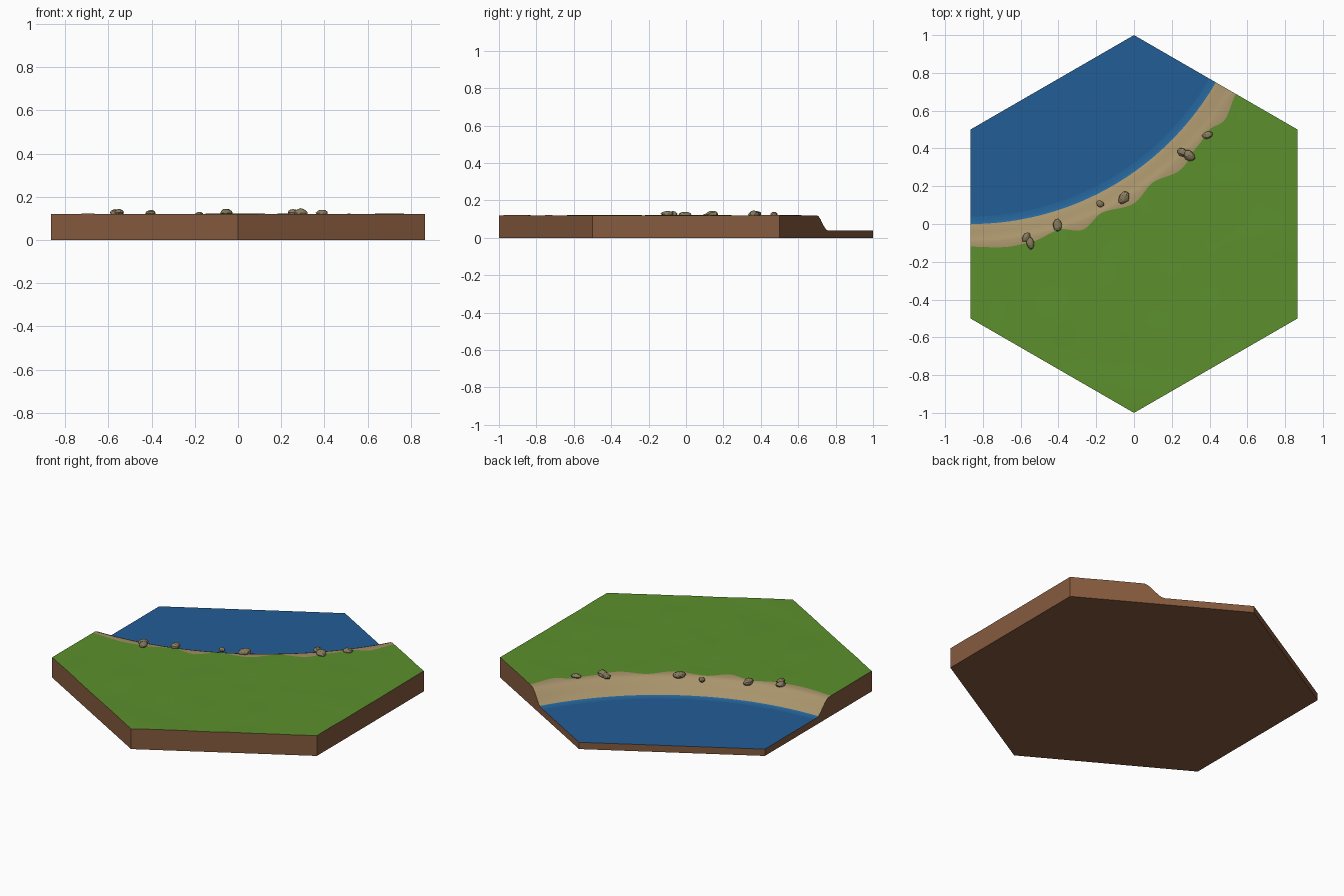
import bpy, bmesh, math, random
from mathutils import Vector, noise

if "Cube" in bpy.data.objects:
    bpy.data.objects.remove(bpy.data.objects["Cube"])

random.seed(4)
CX, CY = -0.866, 1.5          # centre of the curved shoreline
WATER, LAND = 0.04, 0.12


def material(name, rgb):
    m = bpy.data.materials.new(name)
    lin = [((c / 255 + 0.055) / 1.055) ** 2.4 for c in rgb]
    m.diffuse_color = (*lin, 1)
    m.use_nodes = True
    m.node_tree.nodes["Principled BSDF"].inputs["Base Color"].default_value = m.diffuse_color
    return m


grass = material("grass green", (92, 144, 45))
sand = material("sand", (168, 147, 107))
water = material("water blue", (34, 93, 149))
shallow = material("shallow blue", (37, 101, 155))
earth = material("earth brown", (134, 91, 62))
stone = material("stone", (136, 124, 94))

# wavy grass border: (angle, radius) around the shoreline centre
BORDER = [(-.1, 1.62), (0, 1.62), (.127, 1.633), (.2, 1.627), (.296, 1.60), (.371, 1.642),
          (.45, 1.60), (.557, 1.638), (.646, 1.604), (.745, 1.646), (.83, 1.622),
          (.90, 1.613), (.956, 1.647), (1.047, 1.623), (1.2, 1.62)]


def border(t):
    for (a, ra), (b, rb) in zip(BORDER, BORDER[1:]):
        if t <= b:
            f = (t - a) / (b - a)
            return ra + (rb - ra) * f * f * (3 - 2 * f)
    return BORDER[-1][1]


def height(r):
    f = min(max((r - 1.485) / 0.115, 0), 1)
    return WATER + (LAND - WATER) * f * f * (3 - 2 * f)


def point(r, t, z):
    return Vector((CX + r * math.sin(t), CY - r * math.cos(t), z))


# terrain: polar sheet trimmed to the hexagon, then walled and closed below
bm = bmesh.new()
INNER = [.82, 1.0, 1.2, 1.35, 1.46, 1.485, 1.50, 1.52, 1.54, 1.56, 1.58, 1.597]
SHORE, BAND = 6, 4
STEPS, OUT = 110, 16
rows = []
for i in range(STEPS + 1):
    t = -0.05 + 1.15 * i / STEPS
    b = border(t)
    row = [bm.verts.new(point(r, t, height(r))) for r in INNER]
    for k in range(OUT + 1):
        p = point(b + (2.85 - b) * k / OUT, t, LAND)
        if k:
            p.z += 0.003 * noise.noise(Vector((p.x * 5, p.y * 5, 0)))
        row.append(bm.verts.new(p))
    rows.append(row)
for a, b in zip(rows, rows[1:]):
    for j in range(len(a) - 1):
        f = bm.faces.new((a[j], a[j + 1], b[j + 1], b[j]))
        f.material_index = (0 if j >= len(INNER) else 1 if j >= SHORE
                            else 3 if j >= BAND else 2)
for k in range(6):
    n = Vector((math.cos(k * math.pi / 3), math.sin(k * math.pi / 3), 0))
    bmesh.ops.bisect_plane(bm, geom=bm.verts[:] + bm.edges[:] + bm.faces[:],
                           plane_co=n * 0.866, plane_no=n, clear_outer=True)
top = set(bm.faces)
rim = [e for e in bm.edges if e.is_boundary]
ext = bmesh.ops.extrude_edge_only(bm, edges=rim)["geom"]
for v in ext:
    if isinstance(v, bmesh.types.BMVert):
        v.co.z = 0
low = [e for e in ext if isinstance(e, bmesh.types.BMEdge) and all(v.co.z == 0 for v in e.verts)]
bmesh.ops.edgeloop_fill(bm, edges=low)
for f in bm.faces:
    if f not in top:
        f.material_index = 4
bmesh.ops.recalc_face_normals(bm, faces=bm.faces[:])
mesh = bpy.data.meshes.new("terrain_tile")
bm.to_mesh(mesh)
bm.free()
for m in (grass, sand, water, shallow, earth):
    mesh.materials.append(m)
tile = bpy.data.objects.new("terrain_tile", mesh)
bpy.context.collection.objects.link(tile)
bpy.context.view_layer.objects.active = tile
tile.select_set(True)
bpy.ops.object.shade_smooth_by_angle(angle=math.radians(30))


# rocks along the bank: x, y, top, half length, half width, turn in degrees
def rock(i, x, y, top_z, length, width, turn):
    bpy.ops.mesh.primitive_ico_sphere_add(subdivisions=2, radius=1)
    o = bpy.context.object
    o.name = f"rock_{i}"
    for v in o.data.vertices:
        v.co *= 1 + 0.18 * noise.noise(v.co * 1.3 + Vector((i * 7.1, 0, 0)))
    half = width * 0.75
    o.scale = (length, width, half)
    o.rotation_euler.z = math.radians(turn)
    o.location = (x, y, top_z - half)
    o.data.materials.append(stone)


ROCKS = [(-.57, -.07, .142, .027, .020, 60), (-.55, -.10, .144, .034, .021, 105),
         (-.405, -.005, .140, .034, .024, 100), (-.18, .107, .130, .021, .017, 140),
         (-.053, .14, .145, .037, .026, 55), (.255, .38, .143, .027, .021, 140),
         (.29, .363, .146, .036, .027, 140), (.39, .47, .140, .028, .019, 15)]
for i, r in enumerate(ROCKS, 1):
    rock(i, *r)
